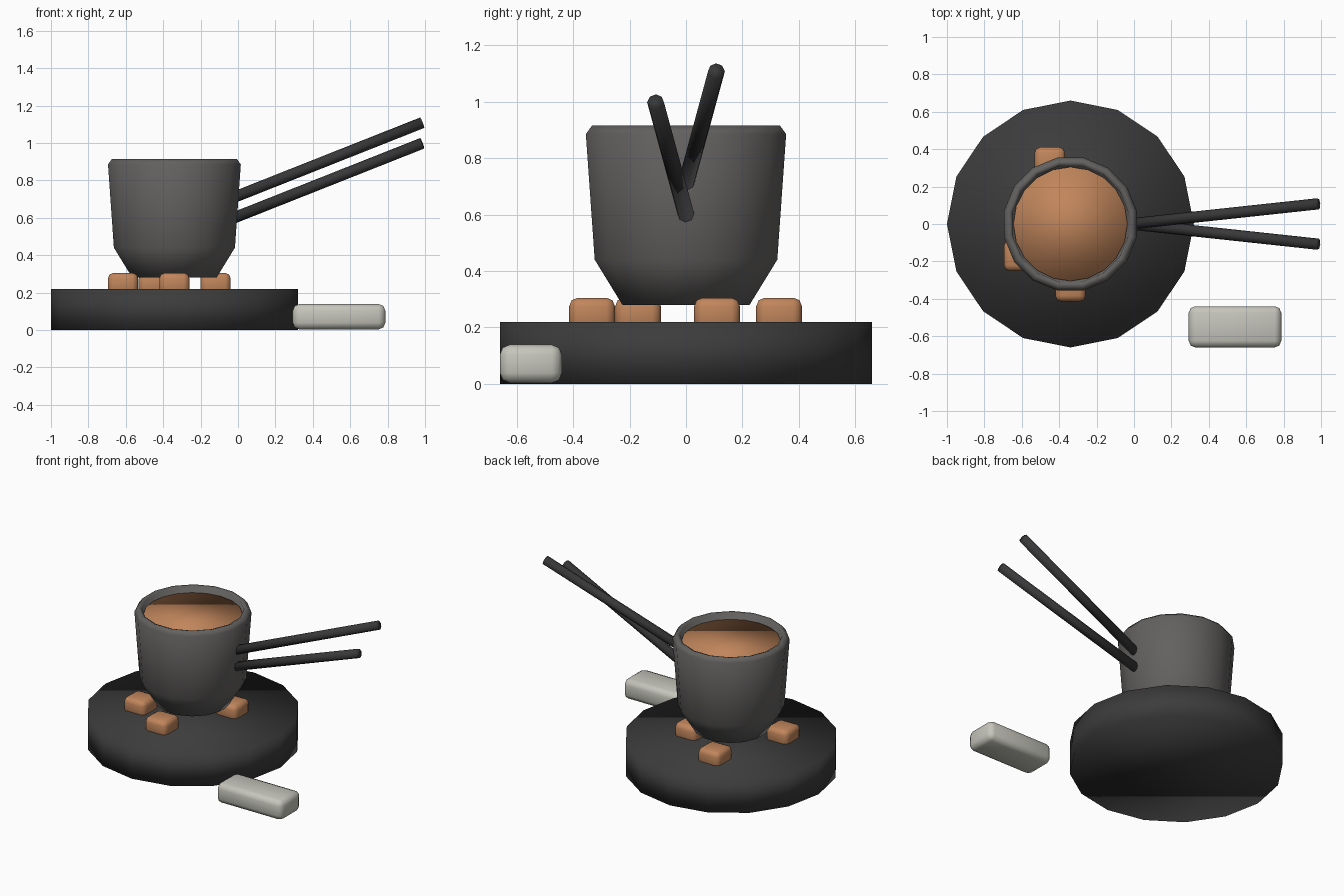
import bpy
import bmesh
import math
from mathutils import Vector

cube = bpy.data.objects.get("Cube")
if cube:
    bpy.data.objects.remove(cube, do_unlink=True)

CENTRE_X = -0.34


def material(name, rgb):
    mat = bpy.data.materials.new(name)
    mat.use_nodes = True
    colour = (*rgb, 1.0)
    mat.diffuse_color = colour
    mat.node_tree.nodes["Principled BSDF"].inputs["Base Color"].default_value = colour
    return mat


def finish(name, bm, mat):
    """Turn a bmesh into a smooth-shaded object."""
    bmesh.ops.recalc_face_normals(bm, faces=bm.faces)
    for face in bm.faces:
        face.smooth = True
    mesh = bpy.data.meshes.new(name)
    bm.to_mesh(mesh)
    bm.free()
    mesh.materials.append(mat)
    obj = bpy.data.objects.new(name, mesh)
    bpy.context.collection.objects.link(obj)
    return obj


def lathe(name, profile, sides, mat, turn=0.0):
    """Ring stack from (radius, z) pairs, closed with a flat cap at each end."""
    bm = bmesh.new()
    rings = []
    for radius, z in profile:
        angles = [2 * math.pi * (i + turn) / sides for i in range(sides)]
        rings.append([bm.verts.new((CENTRE_X + radius * math.cos(a), radius * math.sin(a), z))
                      for a in angles])
    for low, high in zip(rings, rings[1:]):
        for i in range(sides):
            j = (i + 1) % sides
            bm.faces.new((low[i], low[j], high[j], high[i]))
    bm.faces.new(rings[0])
    bm.faces.new(rings[-1])
    return finish(name, bm, mat)


def rounded_block(name, centre, size, bevel, mat):
    bm = bmesh.new()
    bmesh.ops.create_cube(bm, size=1)
    bmesh.ops.scale(bm, vec=size, verts=bm.verts)
    bmesh.ops.bevel(bm, geom=bm.edges[:], offset=bevel, segments=2, profile=0.5, affect="EDGES")
    bmesh.ops.translate(bm, vec=centre, verts=bm.verts)
    return finish(name, bm, mat)


def rod(name, start, end, radius, mat):
    start, end = Vector(start), Vector(end)
    axis = end - start
    bm = bmesh.new()
    bmesh.ops.create_cone(bm, cap_ends=True, segments=8, radius1=radius, radius2=radius,
                          depth=axis.length)
    bmesh.ops.rotate(bm, matrix=axis.to_track_quat("Z", "Y").to_matrix(), verts=bm.verts)
    bmesh.ops.translate(bm, vec=(start + end) / 2, verts=bm.verts)
    return finish(name, bm, mat)


charcoal = material("charcoal stone", (0.045, 0.045, 0.045))
iron = material("dark iron", (0.04, 0.04, 0.042))
clay = material("grey clay", (0.125, 0.12, 0.117))
copper = material("copper orange", (0.53, 0.235, 0.105))
pale = material("pale metal", (0.56, 0.56, 0.50))

# Hearth slab
lathe("hearth_base", [(0.66, 0.0), (0.66, 0.22)], 16, charcoal)

# Crucible with a chamfered rim and a recessed mouth
lathe("crucible", [(0.23, 0.28), (0.33, 0.44), (0.362, 0.885), (0.34, 0.915),
                   (0.316, 0.905), (0.308, 0.85)], 16, clay, turn=0.5)

# Molten metal filling the mouth
lathe("molten_metal", [(0.305, 0.82), (0.305, 0.875)], 20, copper)

# Embers around the crucible foot
for side, x, y in (("left", -0.12, 0.11), ("back", -0.45, 0.33),
                   ("right", -0.615, -0.17), ("front", -0.34, -0.333)):
    rounded_block(side + "_ember", (x, y, 0.245), (0.162, 0.162, 0.12), 0.03, copper)

# Tongs
rod("upper_tong", (-0.02, 0.0, 0.71), (0.985, 0.108, 1.108), 0.03, iron)
rod("lower_tong", (-0.02, 0.0, 0.60), (0.985, -0.108, 0.998), 0.03, iron)

# Cast ingot
rounded_block("ingot", (0.54, -0.55, 0.071), (0.495, 0.22, 0.135), 0.035, pale)
